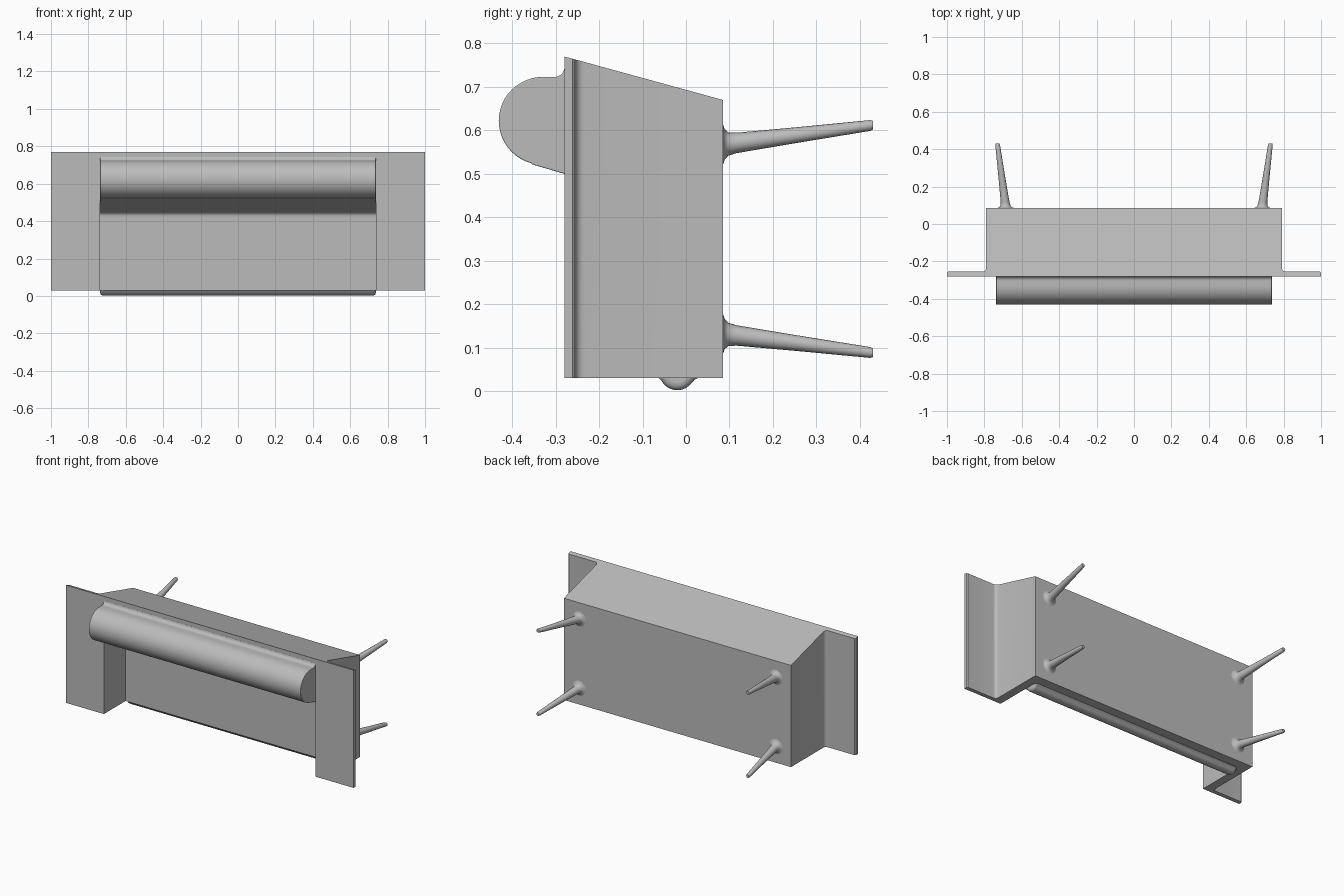
import bpy, bmesh
from math import sin, cos, radians
from mathutils import Vector

if "Cube" in bpy.data.objects:
    bpy.data.objects.remove(bpy.data.objects["Cube"])

grey = bpy.data.materials.new("plain_grey")
grey.use_nodes = True
grey.diffuse_color = (0.5, 0.5, 0.5, 1)
grey.node_tree.nodes["Principled BSDF"].inputs["Base Color"].default_value = (0.5, 0.5, 0.5, 1)

INNER = 0.737          # half width of the recess
FRONT, BACK = -0.28, 0.085
BASE, TOP = 0.03, 0.77


def arc(cy, cz, r, start, end, steps):
    """Points on a circle, angles in degrees."""
    angles = [radians(start + (end - start) * i / steps) for i in range(steps + 1)]
    return [(cy + r * cos(a), cz + r * sin(a)) for a in angles]


def prism(name, outline, place_a, place_b):
    """Closed solid between two placings of one outline."""
    bm = bmesh.new()
    a = [bm.verts.new(place_a(*p)) for p in outline]
    b = [bm.verts.new(place_b(*p)) for p in outline]
    bm.faces.new(a)
    bm.faces.new(b[::-1])
    for i in range(len(a)):
        j = (i + 1) % len(a)
        bm.faces.new((a[i], b[i], b[j], a[j]))
    return finish(name, bm)


def finish(name, bm):
    bmesh.ops.recalc_face_normals(bm, faces=bm.faces)
    mesh = bpy.data.meshes.new(name)
    bm.to_mesh(mesh)
    bm.free()
    mesh.materials.append(grey)
    obj = bpy.data.objects.new(name, mesh)
    bpy.context.collection.objects.link(obj)
    return obj


def across(name, profile, half):
    """Side profile (y, z) run across the width."""
    return prism(name, profile, lambda y, z: (-half, y, z), lambda y, z: (half, y, z))


def smooth(obj, angle=35):
    bpy.ops.object.select_all(action='DESELECT')
    obj.select_set(True)
    bpy.context.view_layer.objects.active = obj
    bpy.ops.object.shade_smooth_by_angle(angle=radians(angle))


def round_ends(obj, width):
    mod = obj.modifiers.new("rounded_ends", 'BEVEL')
    mod.width = width
    mod.segments = 4
    mod.limit_method = 'ANGLE'
    mod.angle_limit = radians(60)


# Housing: plan outline with side flanges, top sheared to slope backwards
fillet = arc(0.81, -0.235, 0.02, 180, 270, 5)
half_plan = [(0.79, BACK)] + fillet + [(0.994, -0.255), (1, -0.261), (1, FRONT)]
plan = half_plan + [(-x, y) for x, y in reversed(half_plan)]
slope = (TOP - 0.67) / (BACK - FRONT)
housing = prism("housing", plan,
                lambda x, y: (x, y, BASE),
                lambda x, y: (x, y, TOP - slope * (y - FRONT)))

# Recess: open at the front and below, sloping ceiling, rounded rear corner
recess = [(-0.6, -0.1), (-0.065, -0.1), (-0.065, 0.425)]
recess += arc(-0.09, 0.425, 0.025, 20, 75, 4)
recess += [(FRONT, 0.5), (-0.6, 0.5)]
cutter = across("recess_cutter", recess, INNER)
cutter.hide_render = True
cut = housing.modifiers.new("recess", 'BOOLEAN')
cut.object = cutter
cut.operation = 'DIFFERENCE'
cut.solver = 'EXACT'
smooth(housing)
bpy.ops.object.modifier_apply(modifier="recess")
bpy.data.objects.remove(cutter)

# Rounded nose over the recess, with a coved join to the front
nose = [(-0.26, 0.495), (FRONT, 0.5), (-0.355, 0.522)]
nose += arc(-0.33, 0.622, 0.101, 255, 90, 22)
nose += [(-0.305, 0.723)] + arc(-0.302, 0.745, 0.022, 275, 355, 5) + [(-0.26, 0.745)]
front_nose = across("front_nose", nose, INNER)
round_ends(front_nose, 0.018)
smooth(front_nose)

# Rounded lip hanging under the rear wall
lip = [(0.035, 0.031), (0.02, 0.026)]
lip += arc(-0.02, 0.043, 0.041, -42, -150, 12)
lip += [(-0.065, 0.032), (-0.065, 0.08), (0.035, 0.08)]
lower_lip = across("lower_lip", lip, INNER)
round_ends(lower_lip, 0.018)
smooth(lower_lip)


# Anchor spikes: tapering rods with flared roots, splayed from the back
def spike(name, root, tip):
    root, tip = Vector(root), Vector(tip)
    stations = [(-0.01, 0.048), (0, 0.047), (0.012, 0.035), (0.035, 0.027), (0.09, 0.0235),
                (0.5, 0.018), (0.98, 0.0125), (1, 0.010)]
    sides = 16
    bm = bmesh.new()
    rings = []
    for t, r in stations:
        c = root.lerp(tip, t)
        rings.append([bm.verts.new((c.x + r * cos(k * radians(360 / sides)), c.y,
                                    c.z + r * sin(k * radians(360 / sides))))
                      for k in range(sides)])
    for lower, upper in zip(rings, rings[1:]):
        for k in range(sides):
            n = (k + 1) % sides
            bm.faces.new((lower[k], lower[n], upper[n], upper[k]))
    bm.faces.new(rings[0])
    bm.faces.new(rings[-1])
    smooth(finish(name, bm), 45)


for side, s in (("left", 1), ("right", -1)):
    for level, z0, z1 in (("upper", 0.567, 0.612), ("lower", 0.132, 0.088)):
        spike(f"{level}_{side}_spike", (s * 0.685, BACK, z0), (s * 0.73, 0.43, z1))
